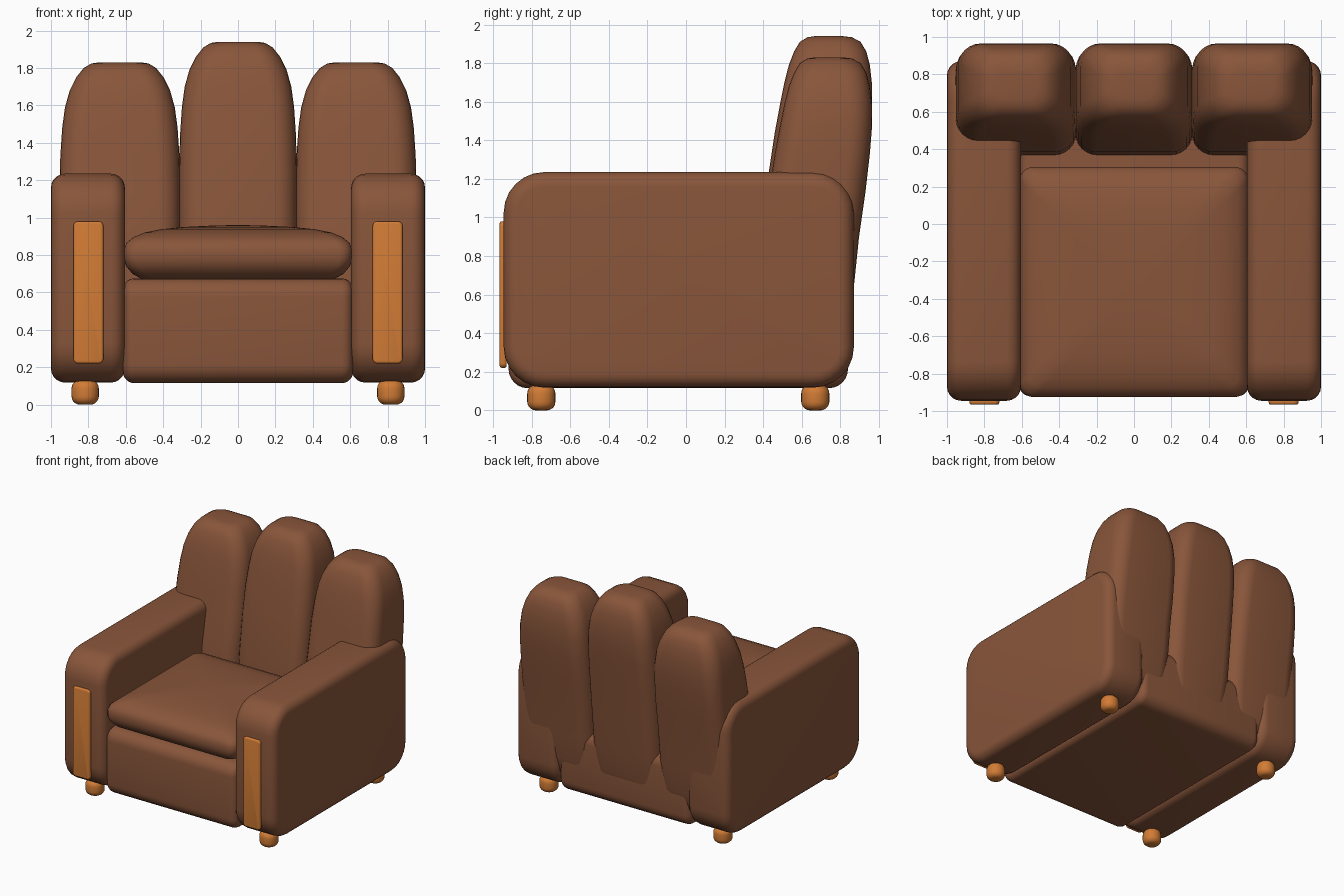
import bpy, bmesh, math

if "Cube" in bpy.data.objects:
    bpy.data.objects.remove(bpy.data.objects["Cube"])


def material(name, rgb):
    m = bpy.data.materials.new(name)
    m.diffuse_color = (*rgb, 1)
    m.use_nodes = True
    m.node_tree.nodes["Principled BSDF"].inputs["Base Color"].default_value = m.diffuse_color
    return m


LEATHER = material("brown leather", (0.25, 0.092, 0.043))
WOOD = material("orange wood", (0.64, 0.2, 0.036))


def rounded_rect(u0, u1, v0, v1, r, n=6):
    """Counter-clockwise outline of a rectangle with round corners."""
    r = min(r, (u1 - u0) / 2 - 0.001, (v1 - v0) / 2 - 0.001)
    corners = [(u1 - r, v1 - r), (u0 + r, v1 - r), (u0 + r, v0 + r), (u1 - r, v0 + r)]
    return [(cu + r * math.cos(a), cv + r * math.sin(a))
            for k, (cu, cv) in enumerate(corners)
            for a in [(k + i / n) * math.pi / 2 for i in range(n + 1)]]


def loft(name, axis, rings, mat):
    """Skin a list of (level, u0, u1, v0, v1, radius) sections along an axis."""
    place = {"x": lambda w, u, v: (w, u, v),
             "y": lambda w, u, v: (u, w, v),
             "z": lambda w, u, v: (u, v, w)}[axis]
    bm = bmesh.new()
    loops = [[bm.verts.new(place(w, u, v)) for u, v in rounded_rect(*rect)]
             for w, *rect in rings]
    for a, b in zip(loops, loops[1:]):
        for i in range(len(a)):
            j = (i + 1) % len(a)
            bm.faces.new((a[i], a[j], b[j], b[i]))
    bm.faces.new(loops[0])
    bm.faces.new(loops[-1])
    bmesh.ops.recalc_face_normals(bm, faces=bm.faces)
    me = bpy.data.meshes.new(name)
    bm.to_mesh(me)
    bm.free()
    me.materials.append(mat)
    ob = bpy.data.objects.new(name, me)
    bpy.context.collection.objects.link(ob)
    bpy.ops.object.select_all(action="DESELECT")
    ob.select_set(True)
    bpy.context.view_layer.objects.active = ob
    bpy.ops.object.shade_smooth_by_angle(angle=math.radians(40))
    return ob


def slab(name, axis, w0, w1, u0, u1, v0, v1, corner, edge, mat, n=5):
    """Rounded box: big corner radius in section, smaller radius at both ends."""
    rings = []
    for end, sign, order in ((w0, 1, range(n + 1)), (w1, -1, range(n, -1, -1))):
        for i in order:
            a = i / n * math.pi / 2
            d = edge * (1 - math.sin(a))
            rings.append((end + sign * edge * (1 - math.cos(a)),
                          u0 + d, u1 - d, v0 + d, v1 - d, max(corner - d, 0.01)))
    return loft(name, axis, rings, mat)


def back_cushion(name, x0, x1, top):
    """Leaning cushion, narrowing towards a rounded top."""
    # height, side inset, front y, back y, corner radius
    rows = [(0.17, 0.20, 0.48, 0.68, 0.08), (0.20, 0.11, 0.42, 0.76, 0.10),
            (0.27, 0.05, 0.38, 0.815, 0.11), (0.40, 0.015, 0.36, 0.845, 0.12),
            (0.62, 0, 0.365, 0.868, 0.12), (0.90, 0, 0.385, 0.897, 0.12),
            (top - 0.70, 0, 0.43, 0.93, 0.12), (top - 0.50, 0.005, 0.46, 0.953, 0.12),
            (top - 0.35, 0.015, 0.488, 0.965, 0.12), (top - 0.24, 0.03, 0.51, 0.963, 0.12),
            (top - 0.15, 0.055, 0.533, 0.953, 0.12), (top - 0.08, 0.09, 0.56, 0.935, 0.11),
            (top - 0.03, 0.13, 0.59, 0.905, 0.10), (top - 0.006, 0.17, 0.63, 0.86, 0.08),
            (top, 0.21, 0.67, 0.81, 0.06)]
    loft(name, "z", [(z, x0 + d, x1 - d, f, b, r) for z, d, f, b, r in rows], LEATHER)


# Base box under the seat
slab("base", "x", -0.615, 0.615, -0.92, 0.84, 0.115, 0.675, 0.10, 0.06, LEATHER)

# Seat cushion: pillow with a domed top
seat_rows = [(0.66, 0.15), (0.675, 0.09), (0.70, 0.045), (0.74, 0.012), (0.78, 0),
             (0.83, 0), (0.865, 0.014), (0.895, 0.05), (0.92, 0.11), (0.938, 0.20),
             (0.95, 0.32), (0.957, 0.46), (0.96, 0.57)]
loft("seat_cushion", "z",
     [(z, -0.61 + d, 0.61 - d, -0.925 + d, 0.305 - d, 0.07) for z, d in seat_rows], LEATHER)

# Three back cushions, the middle one taller
back_cushion("back_cushion_middle", -0.315, 0.315, 1.94)
for s, side in ((-1, "left"), (1, "right")):
    xs = sorted((s * 0.308, s * 0.955))
    back_cushion("back_cushion_" + side, *xs, 1.83)

    # Armrest with a wooden strip on its front
    xs = sorted((s * 0.605, s * 1.0))
    slab("armrest_" + side, "x", *xs, -0.945, 0.87, 0.118, 1.235, 0.21, 0.075, LEATHER)
    xs = sorted((s * 0.72, s * 0.88))
    slab("front_strip_" + side, "y", -0.966, -0.93, *xs, 0.22, 0.98, 0.025, 0.012, WOOD, 3)

    # Round feet
    for y, end in ((-0.75, "front"), (0.67, "back")):
        x = s * 0.817
        slab(f"foot_{end}_{side}", "z", 0, 0.132, x - 0.073, x + 0.073,
             y - 0.073, y + 0.073, 0.07, 0.045, WOOD)
